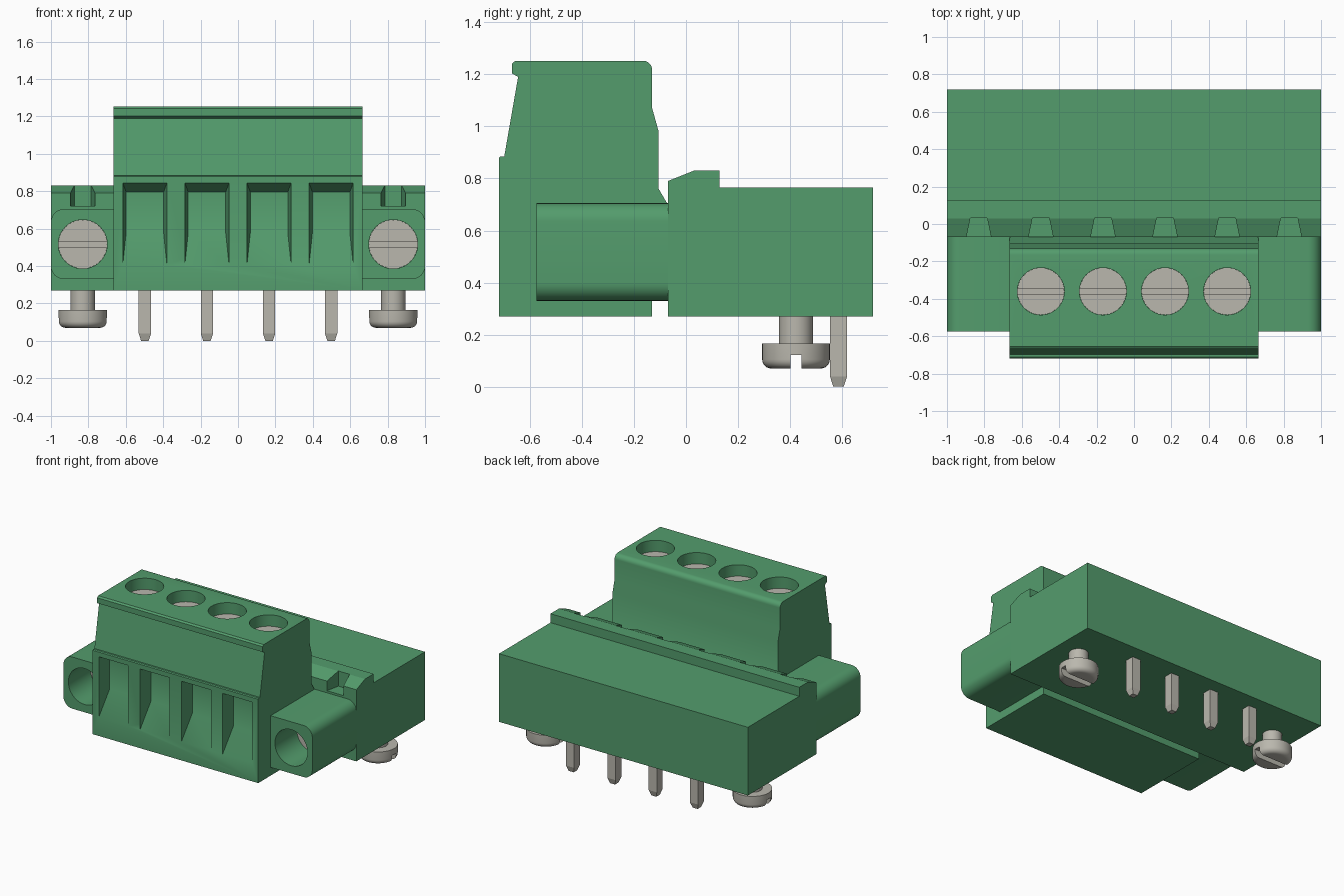
import bpy, bmesh, math
from mathutils import Vector

cube = bpy.data.objects.get("Cube")
if cube:
    bpy.data.objects.remove(cube)


def material(name, rgb, rough):
    m = bpy.data.materials.new(name)
    m.use_nodes = True
    m.diffuse_color = (*rgb, 1)
    b = m.node_tree.nodes["Principled BSDF"]
    b.inputs["Base Color"].default_value = (*rgb, 1)
    b.inputs["Roughness"].default_value = rough
    return m


GREEN = material("green plastic", (0.088, 0.335, 0.152), 0.5)
METAL = material("warm grey metal", (0.49, 0.475, 0.42), 0.5)


def loft(name, rings, mat):
    """Closed solid skinned through rings of equal point count."""
    bm = bmesh.new()
    vs = [[bm.verts.new(p) for p in r] for r in rings]
    n = len(vs[0])
    for a, b in zip(vs, vs[1:]):
        for i in range(n):
            j = (i + 1) % n
            bm.faces.new((a[i], a[j], b[j], b[i]))
    bm.faces.new(vs[0])
    bm.faces.new(vs[-1])
    bmesh.ops.recalc_face_normals(bm, faces=bm.faces[:])
    me = bpy.data.meshes.new(name)
    bm.to_mesh(me)
    bm.free()
    me.materials.append(mat)
    ob = bpy.data.objects.new(name, me)
    bpy.context.collection.objects.link(ob)
    return ob


def rect_xz(cx, w, z0, z1, y):
    return [(cx - w, y, z0), (cx + w, y, z0), (cx + w, y, z1), (cx - w, y, z1)]


def box(name, x0, x1, y0, y1, z0, z1, mat):
    cx, w = (x0 + x1) / 2, (x1 - x0) / 2
    return loft(name, [rect_xz(cx, w, z0, z1, y) for y in (y0, y1)], mat)


def extrude_x(name, profile, half, mat):
    return loft(name, [[(x, y, z) for y, z in profile] for x in (-half, half)], mat)


def turned(name, center, axis, steps, mat, n=40):
    """Round part along 'y' or 'z'; steps are (radius, offset along axis)."""
    rings = []
    for r, h in steps:
        ring = []
        for i in range(n):
            a = 2 * math.pi * i / n
            u, v = r * math.cos(a), r * math.sin(a)
            off = (u, h, v) if axis == "y" else (u, v, h)
            ring.append(Vector(center) + Vector(off))
        rings.append(ring)
    return loft(name, rings, mat)


def activate(ob):
    bpy.ops.object.select_all(action="DESELECT")
    ob.select_set(True)
    bpy.context.view_layer.objects.active = ob


def cut(ob, cutters):
    for c in cutters:
        c.hide_render = True
        m = ob.modifiers.new("cut", "BOOLEAN")
        m.operation = "DIFFERENCE"
        m.solver = "EXACT"
        m.object = c
        activate(ob)
        bpy.ops.object.modifier_apply(modifier=m.name)
        bpy.data.objects.remove(c)


def smooth(ob):
    activate(ob)
    bpy.ops.object.shade_smooth_by_angle(angle=math.radians(32))


POLES = (-0.498, -0.166, 0.166, 0.498)
EARS = (-0.83, 0.83)

# Board header with a raised front ridge and tapered notches
header = extrude_x("header_body", [
    (-0.07, 0.27), (0.718, 0.27), (0.718, 0.765), (0.128, 0.765),
    (0.128, 0.83), (0.03, 0.83), (-0.07, 0.79)], 1.0, GREEN)
cutters = []
for x in POLES + EARS:
    shape = [(x - 0.068, -0.08), (x + 0.068, -0.08), (x + 0.045, 0.032), (x - 0.045, 0.032)]
    cutters.append(loft("notch_cutter", [[(px, py, z) for px, py in shape] for z in (0.72, 0.9)], GREEN))
cut(header, cutters)

# Plug body with lip, sloped front and rounded rear top edge
arc = [(-0.165 + 0.035 * math.cos(a), 1.217 + 0.035 * math.sin(a))
       for a in (math.pi / 2 * i / 6 for i in range(7))]
plug = extrude_x("plug_body", [
    (-0.718, 0.27), (-0.13, 0.27), (-0.13, 0.33), (-0.07, 0.33), (-0.07, 0.70),
    (-0.105, 0.76), (-0.105, 0.98), (-0.13, 1.07)] + arc + [
    (-0.655, 1.252), (-0.668, 1.242), (-0.668, 1.203), (-0.645, 1.19),
    (-0.698, 0.885), (-0.712, 0.885), (-0.718, 0.879)], 0.665, GREEN)
cutters = []
for x in POLES:
    # Funnel shaped wire entry, then clamp screw well
    cutters.append(loft("entry_cutter", [
        rect_xz(x, 0.12, 0.388, 0.85, -0.728),
        rect_xz(x, 0.10, 0.58, 0.795, -0.618)], GREEN))
    cutters.append(turned("well_cutter", (x, -0.36, 0), "z", [(0.126, 1.13), (0.126, 1.3)], GREEN))
cut(plug, cutters)
smooth(plug)

# Clamp screws sunk in the top wells
for i, x in enumerate(POLES):
    s = turned(f"clamp_screw_{i + 1}", (x, -0.36, 0), "z", [(0.1255, 1.12), (0.1255, 1.17)], METAL)
    cut(s, [box("slot_cutter", x - 0.2, x + 0.2, -0.374, -0.346, 1.155, 1.2, METAL)])
    smooth(s)

for x in EARS:
    side = "left" if x > 0 else "right"
    s = 1 if x > 0 else -1

    # Flange ear with rounded outer corners and screw bore
    r, shape = 0.07, [(0.66, 0.33)]
    for cz, start in ((0.33 + r, -90), (0.705 - r, 0)):
        for k in range(9):
            a = math.radians(start + 90 * k / 8)
            shape.append((1 - r + r * math.cos(a), cz + r * math.sin(a)))
    shape.append((0.66, 0.705))
    ear = loft(f"{side}_flange", [[(s * px, y, pz) for px, pz in shape] for y in (-0.575, -0.07)], GREEN)
    cut(ear, [turned("bore_cutter", (x, 0, 0.517), "y", [(0.131, -0.7), (0.131, -0.28)], GREEN)])
    smooth(ear)

    # Flange screw at the bottom of the bore
    f = turned(f"{side}_flange_screw", (x, 0, 0.517), "y", [(0.1305, -0.325), (0.1305, -0.27)], METAL)
    cut(f, [box("slot_cutter", x - 0.2, x + 0.2, -0.4, -0.31, 0.503, 0.531, METAL)])
    smooth(f)

    # Mounting screw under the header, slotted pan head
    head = [(0.13 - 0.035 * (1 - math.cos(a)), 0.105 - 0.035 * math.sin(a))
            for a in (math.pi / 2 * k / 6 for k in range(7))]
    m = turned(f"{side}_mounting_screw", (x, 0.4225, 0), "z",
               [(0.065, 0.275), (0.065, 0.165), (0.13, 0.165)] + head, METAL)
    cut(m, [box("slot_cutter", x - 0.2, x + 0.2, 0.401, 0.444, 0.0, 0.122, METAL)])
    smooth(m)

# Solder pins with tapered tips
for i, x in enumerate(POLES):
    rings = []
    for w, z in ((0.02, 0.0), (0.033, 0.04), (0.033, 0.275)):
        rings.append([(x + a * w, 0.586 + b * w, z) for a, b in ((-1, -1), (1, -1), (1, 1), (-1, 1))])
    loft(f"solder_pin_{i + 1}", rings, METAL)
